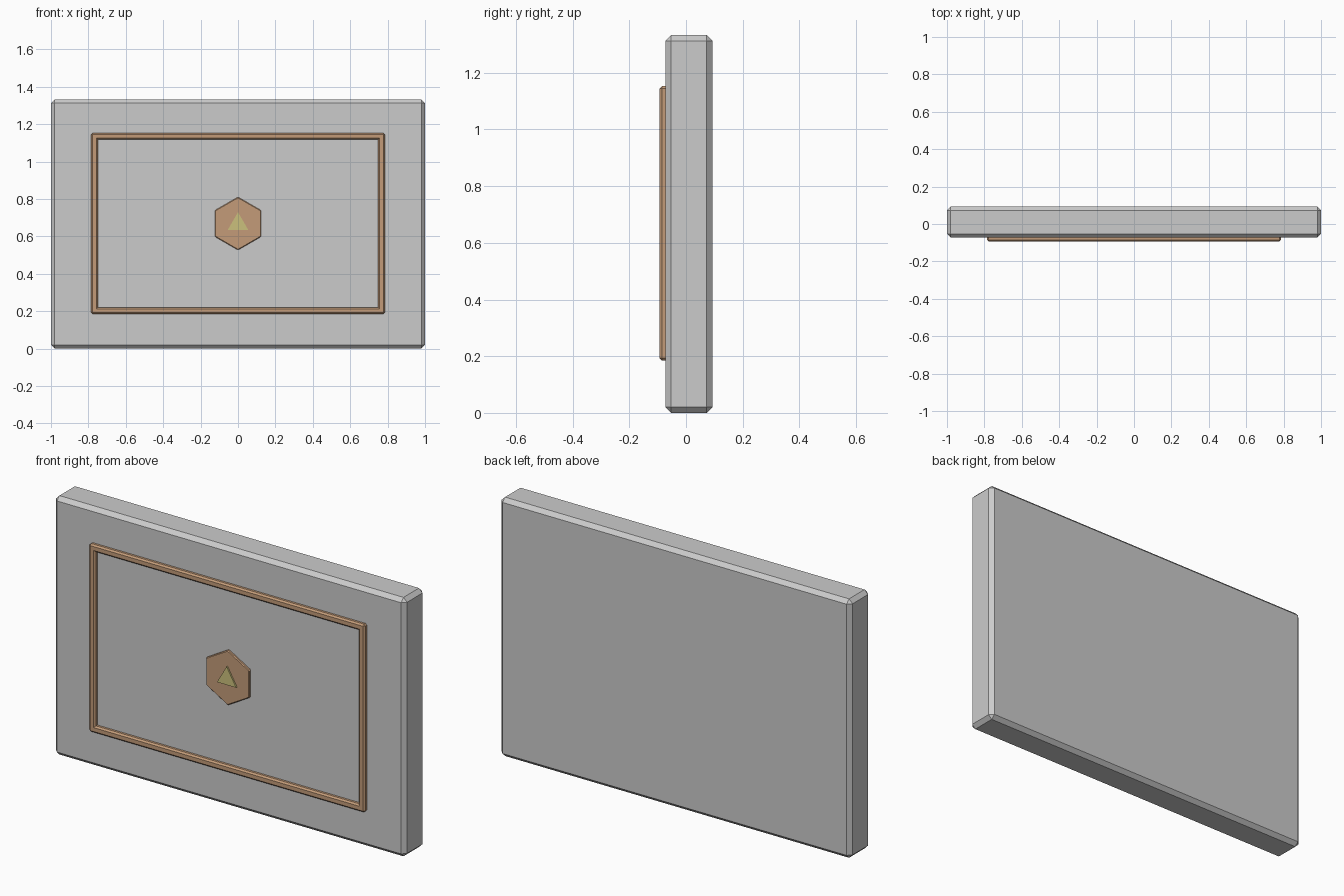
import bpy, bmesh, math
from mathutils import Matrix

if "Cube" in bpy.data.objects:
    bpy.data.objects.remove(bpy.data.objects["Cube"])


def material(name, rgb):
    m = bpy.data.materials.new(name)
    m.diffuse_color = (*rgb, 1)
    m.use_nodes = True
    m.node_tree.nodes["Principled BSDF"].inputs["Base Color"].default_value = m.diffuse_color
    return m


copper = material("copper", (0.55, 0.33, 0.19))
brass = material("brass", (0.60, 0.53, 0.20))


def finish(name, bm, mat, bevel):
    if bevel:
        bmesh.ops.bevel(bm, geom=bm.edges[:], offset=bevel, segments=1,
                        affect='EDGES', profile=0.5)
    me = bpy.data.meshes.new(name)
    bm.to_mesh(me)
    bm.free()
    ob = bpy.data.objects.new(name, me)
    bpy.context.collection.objects.link(ob)
    if mat:
        me.materials.append(mat)
    return ob


def box(name, lo, hi, mat=None, bevel=0.0):
    bm = bmesh.new()
    size = [b - a for a, b in zip(lo, hi)]
    mid = [(a + b) / 2 for a, b in zip(lo, hi)]
    bmesh.ops.create_cube(bm, size=1, matrix=Matrix.Translation(mid) @ Matrix.Diagonal((*size, 1)))
    return finish(name, bm, mat, bevel)


def prism(name, sides, radius, y0, y1, z, mat, bevel=0.0):
    # flat polygon plate facing -y with one corner pointing up
    bm = bmesh.new()
    ring = [math.pi / 2 + i * 2 * math.pi / sides for i in range(sides)]
    face = bm.faces.new([bm.verts.new((radius * math.cos(a), y0, z + radius * math.sin(a))) for a in ring])
    ext = bmesh.ops.extrude_face_region(bm, geom=[face])
    for v in ext["geom"]:
        if isinstance(v, bmesh.types.BMVert):
            v.co.y = y1
    bmesh.ops.recalc_face_normals(bm, faces=bm.faces[:])
    return finish(name, bm, mat, bevel)


# main slab
box("slab", (-1, -0.073, 0), (1, 0.093, 1.333), bevel=0.02)

# raised border: two horizontal and two vertical bars
W, Z0, Z1, T = 0.785, 0.185, 1.153, 0.036
Y0, Y1 = -0.093, -0.06
for label, z in (("bottom", Z0), ("top", Z1 - T)):
    box("border_" + label, (-W, Y0, z), (W, Y1, z + T), copper, 0.008)
for label, x in (("left", -W), ("right", W - T)):
    box("border_" + label, (x, Y0, Z0), (x + T, Y1, Z1), copper, 0.008)

# central hexagonal badge with a triangular inlay
prism("hexagon_plate", 6, 0.142, -0.085, -0.06, 0.669, copper, 0.004)
prism("triangle_inlay", 3, 0.063, -0.093, -0.08, 0.667, brass)
